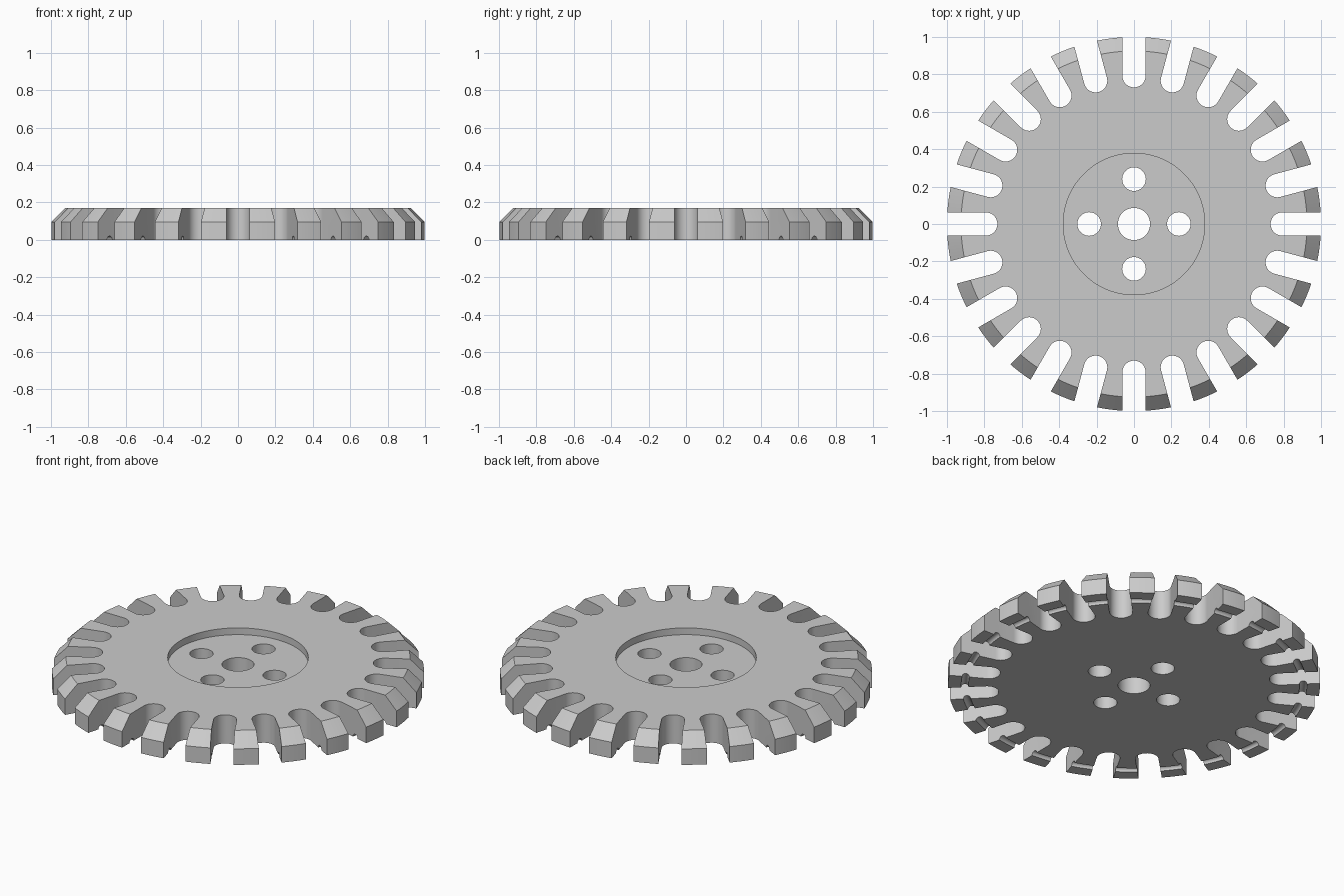
import bpy, bmesh
from math import sin, cos, pi, tau
from mathutils import Matrix, Vector

cube = bpy.data.objects.get("Cube")
if cube:
    bpy.data.objects.remove(cube, do_unlink=True)

TEETH = 24
HEIGHT = 0.17

steel = bpy.data.materials.new("plain grey metal")
steel.use_nodes = True
grey = (0.6, 0.6, 0.6, 1)
steel.diffuse_color = grey
steel.node_tree.nodes["Principled BSDF"].inputs["Base Color"].default_value = grey


def make_object(name, bm):
    bmesh.ops.recalc_face_normals(bm, faces=bm.faces)
    mesh = bpy.data.meshes.new(name)
    bm.to_mesh(mesh)
    bm.free()
    mesh.materials.append(steel)
    obj = bpy.data.objects.new(name, mesh)
    bpy.context.collection.objects.link(obj)
    return obj


def lathe(name, profile, segments):
    """Spin a closed (radius, z) profile around the z axis."""
    bm = bmesh.new()
    rings = [[bm.verts.new((r * cos(tau * i / segments), r * sin(tau * i / segments), z))
              for r, z in profile] for i in range(segments)]
    n = len(profile)
    for i, ring in enumerate(rings):
        nxt = rings[(i + 1) % segments]
        for j in range(n):
            k = (j + 1) % n
            bm.faces.new((ring[j], nxt[j], nxt[k], ring[k]))
    return make_object(name, bm)


def add_prism(bm, outline, angle):
    """Upright prism through the whole thickness, turned about the z axis."""
    turn = Matrix.Rotation(angle, 3, 'Z')
    low, high = ([bm.verts.new(turn @ Vector((x, y, z))) for x, y in outline]
                 for z in (-0.1, HEIGHT + 0.1))
    bm.faces.new(low[::-1])
    bm.faces.new(high)
    for i in range(len(low)):
        k = (i + 1) % len(low)
        bm.faces.new((low[i], low[k], high[k], high[i]))


def arc(cx, cy, r, start, end, steps):
    return [(cx + r * cos(start + (end - start) * i / steps),
             cy + r * sin(start + (end - start) * i / steps)) for i in range(steps + 1)]


# Disc body: bore, round groove under the rim, chamfered rim, recessed hub
profile = [(0.086, 0)]
profile += arc(0.91, 0, 0.02, pi, 0, 10)
profile += [(1, 0), (1, 0.095), (0.925, HEIGHT), (0.378, HEIGHT), (0.378, 0.13), (0.086, 0.13)]
wheel = lathe("toothed_disc", profile, 144)

# Cutters: round-ended slots between the teeth, and four bolt holes
bm = bmesh.new()
half = 0.0625
slot = [(1.2, half)] + arc(0.793, 0, half, pi / 2, 3 * pi / 2, 20) + [(1.2, -half)]
for i in range(TEETH):
    add_prism(bm, slot, tau * i / TEETH)
hole = arc(0.24, 0, 0.063, 0, tau, 40)[:-1]
for i in range(4):
    add_prism(bm, hole, tau * i / 4)
cutter = make_object("slot_and_hole_cutter", bm)
cutter.hide_render = True

cut = wheel.modifiers.new("cut slots and holes", 'BOOLEAN')
cut.operation = 'DIFFERENCE'
cut.solver = 'EXACT'
cut.object = cutter

# Bake the cut, then smooth the round walls only
bpy.ops.object.select_all(action='DESELECT')
bpy.context.view_layer.objects.active = wheel
wheel.select_set(True)
bpy.ops.object.modifier_apply(modifier=cut.name)
bpy.data.objects.remove(cutter, do_unlink=True)
bpy.ops.object.shade_smooth_by_angle(angle=pi / 6)
